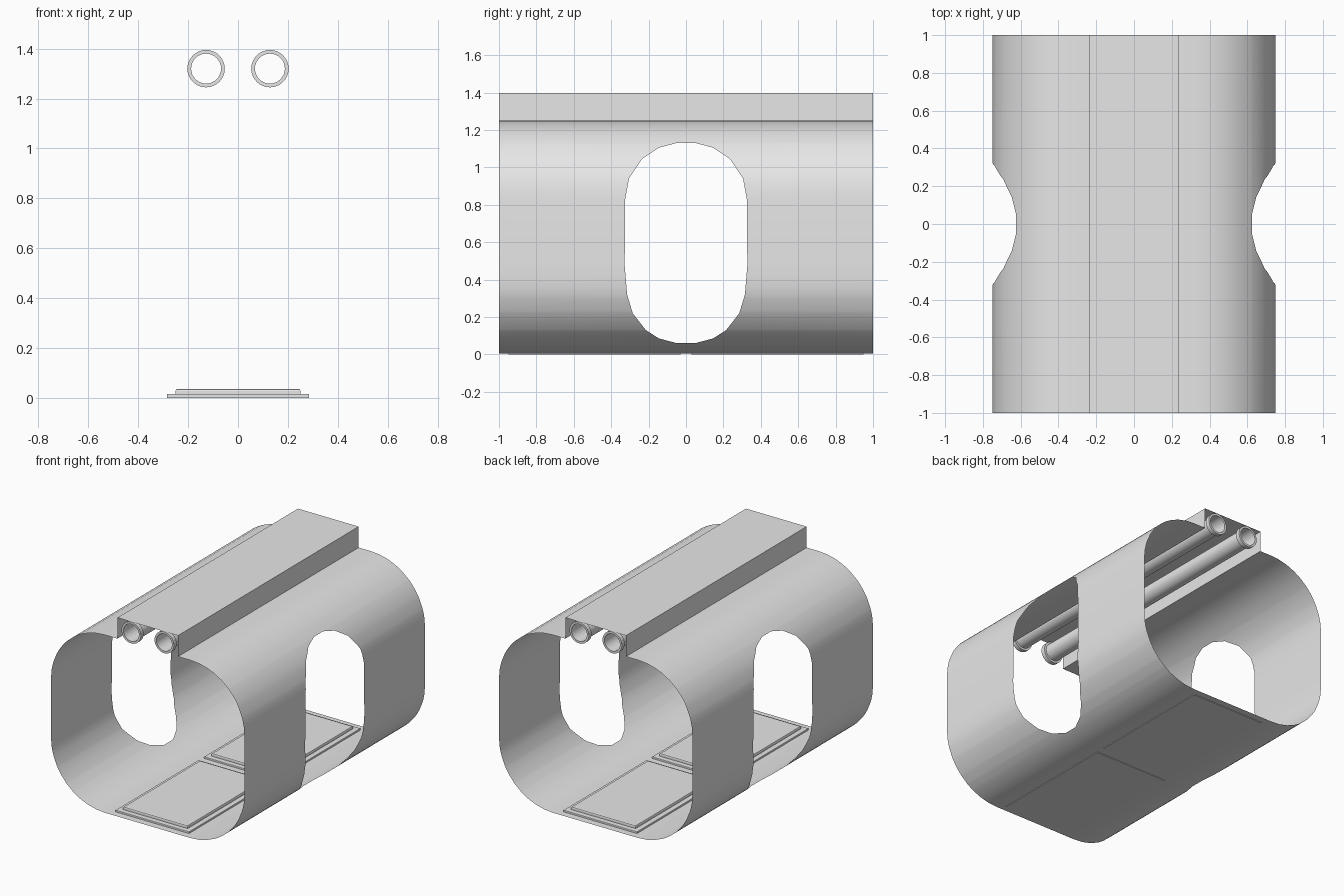
import bpy
import bmesh
from math import sin, cos, pi, sqrt, radians

cube = bpy.data.objects.get("Cube")
if cube:
    bpy.data.objects.remove(cube, do_unlink=True)

grey = bpy.data.materials.new("light_grey")
grey.use_nodes = True
grey.diffuse_color = (0.8, 0.8, 0.8, 1)
grey.node_tree.nodes["Principled BSDF"].inputs["Base Color"].default_value = (0.8, 0.8, 0.8, 1)

HALF = 1.0                               # half length of the corridor
WALL, RADIUS = 0.75, 0.42                # side wall x, corner radius
BOTTOM, TOP = 0.004, 1.25
SLOT, ROOF = 0.235, 1.397                # roof channel half width and top


def finish(bm, name, smooth=None):
    mesh = bpy.data.meshes.new(name)
    bm.to_mesh(mesh)
    bm.free()
    obj = bpy.data.objects.new(name, mesh)
    bpy.context.collection.objects.link(obj)
    mesh.materials.append(grey)
    if smooth:
        bpy.ops.object.select_all(action='DESELECT')
        obj.select_set(True)
        bpy.context.view_layer.objects.active = obj
        bpy.ops.object.shade_smooth_by_angle(angle=radians(smooth))
    return obj


# Doorway outline as (height, half width)
DOOR = [(0.06, 0.05), (0.085, 0.145), (0.13, 0.215), (0.22, 0.285), (0.32, 0.315),
        (0.5, 0.33), (0.57, 0.325), (0.83, 0.325), (0.94, 0.305), (1.045, 0.235),
        (1.105, 0.145), (1.13, 0.05)]


def door_width(z):
    for (z0, w0), (z1, w1) in zip(DOOR, DOOR[1:]):
        if z0 <= z <= z1:
            return w0 + (w1 - w0) * (z - z0) / (z1 - z0)
    return DOOR[0][1]


def wall_x(z):
    low, high = BOTTOM + RADIUS, TOP - RADIUS
    d = max(low - z, z - high, 0)
    return WALL - RADIUS + sqrt(max(RADIUS ** 2 - d * d, 0))


# Corridor shell: rounded section with a doorway on each side and an open roof slot
arc = [RADIUS * (1 - cos(i * pi / 20)) for i in range(11)]
heights = sorted({round(z, 4) for z in [BOTTOM + a for a in arc] + [TOP - a for a in arc]
                  + [z for z, w in DOOR]})
section = [(0, BOTTOM)] + [(wall_x(z), z) for z in heights] + [(SLOT, TOP)]
bm = bmesh.new()
for side in (1, -1):
    rows = []
    for x, z in section:
        w = door_width(z)
        rows.append([bm.verts.new((side * x, y, z)) for y in (-HALF, -w, w, HALF)])
    for i, (a, b) in enumerate(zip(rows, rows[1:])):
        middle = (section[i][1] + section[i + 1][1]) / 2
        for k in range(3):
            if k == 1 and DOOR[0][0] < middle < DOOR[-1][0]:
                continue
            quad = [a[k], a[k + 1], b[k + 1], b[k]]
            bm.faces.new(quad if side > 0 else quad[::-1])
bmesh.ops.remove_doubles(bm, verts=bm.verts, dist=0.0005)
finish(bm, "corridor_shell", 40)

# Roof channel: thin sheet folded over the slot
bm = bmesh.new()
rows = [[bm.verts.new((x, y, z)) for y in (-HALF, HALF)]
        for x, z in [(SLOT, TOP), (SLOT, ROOF), (-SLOT, ROOF), (-SLOT, TOP)]]
for a, b in zip(rows, rows[1:]):
    bm.faces.new([a[0], a[1], b[1], b[0]])
finish(bm, "roof_channel")

# Hollow service pipes with a collar at each end
PIPE_X, PIPE_Z, PIPE_R, COLLAR_R, COLLAR_LEN = 0.128, 1.32, 0.06, 0.075, 0.03
path = [(-HALF, PIPE_R), (-HALF, COLLAR_R), (COLLAR_LEN - HALF, COLLAR_R),
        (COLLAR_LEN - HALF, PIPE_R)]
path += [(-y, r) for y, r in path[::-1]]
path.append(path[0])                     # closes the loop with the bore
SEGMENTS = 32
for name, x in (("left_pipe", PIPE_X), ("right_pipe", -PIPE_X)):
    bm = bmesh.new()
    rings = []
    for y, r in path:
        rings.append([bm.verts.new((x + r * cos(t), y, PIPE_Z + r * sin(t)))
                      for t in (2 * pi * i / SEGMENTS for i in range(SEGMENTS))])
    for a, b in zip(rings, rings[1:]):
        for i in range(SEGMENTS):
            j = (i + 1) % SEGMENTS
            bm.faces.new([a[i], b[i], b[j], a[j]])
    finish(bm, name, 30)


def slab(name, y, half_x, half_y, z0, z1, bevel):
    bm = bmesh.new()
    bmesh.ops.create_cube(bm, size=1)
    for v in bm.verts:
        v.co = (v.co.x * 2 * half_x, y + v.co.y * 2 * half_y, z0 if v.co.z < 0 else z1)
    upper = [e for e in bm.edges if all(v.co.z > (z0 + z1) / 2 for v in e.verts)]
    bmesh.ops.bevel(bm, geom=upper, offset=bevel, segments=2, profile=0.5, affect='EDGES')
    finish(bm, name)


# Floor panels: a base plate with a raised tread on top
for name, y in (("front", -0.49), ("back", 0.49)):
    slab(name + "_floor_plate", y, 0.285, 0.46, 0.0, 0.016, 0.003)
    slab(name + "_floor_tread", y, 0.25, 0.425, 0.014, 0.036, 0.008)
